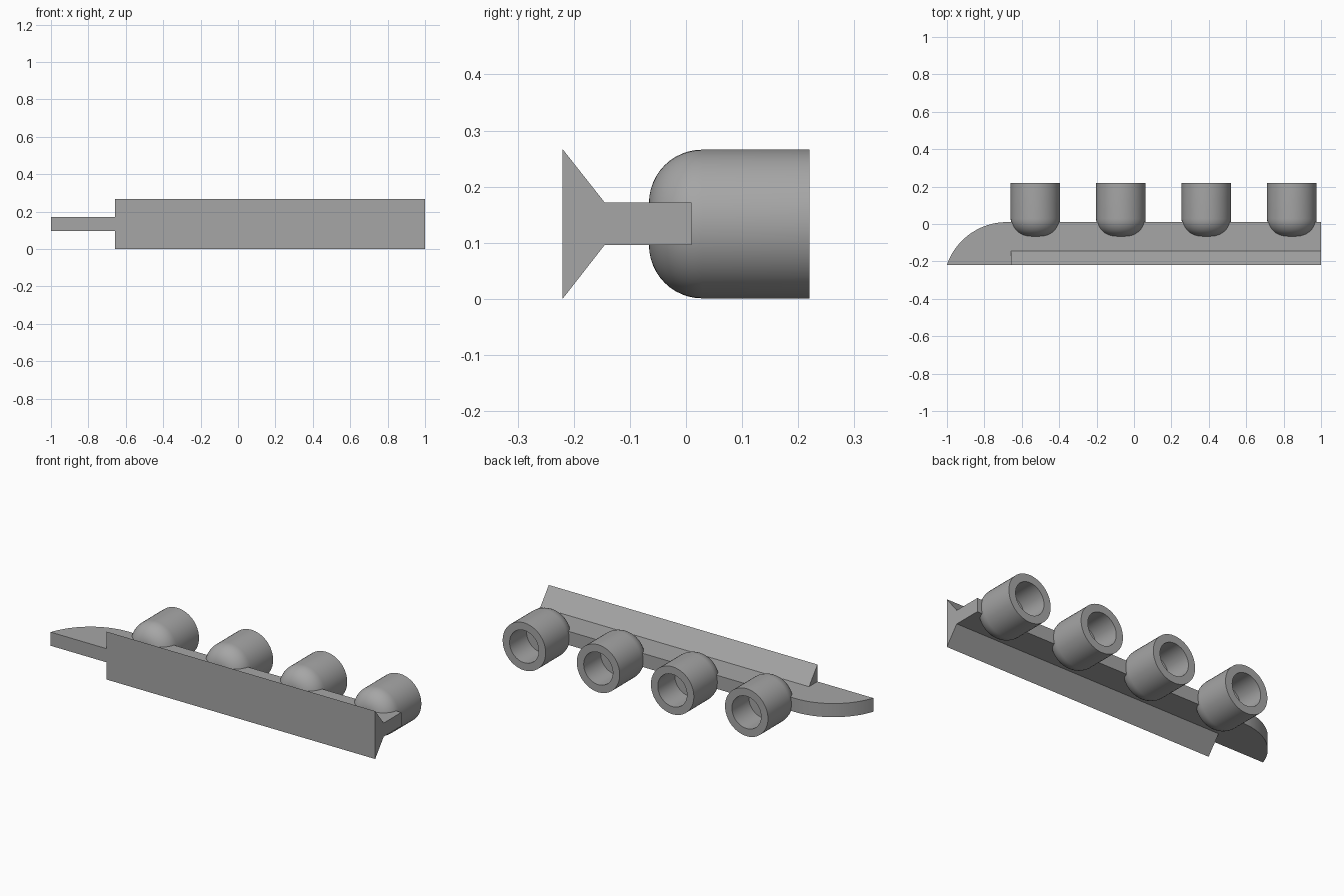
import bpy, bmesh, math
from mathutils import Vector

if "Cube" in bpy.data.objects:
    bpy.data.objects.remove(bpy.data.objects["Cube"], do_unlink=True)

# single plain grey material
COLOUR = (0.38, 0.38, 0.38, 1)
grey = bpy.data.materials.new("plain grey")
grey.use_nodes = True
grey.diffuse_color = COLOUR
grey.node_tree.nodes["Principled BSDF"].inputs["Base Color"].default_value = COLOUR

MID_Z = 0.1335
RADIUS = 0.1325


def finish(name, bm):
    bmesh.ops.recalc_face_normals(bm, faces=bm.faces)
    mesh = bpy.data.meshes.new(name)
    bm.to_mesh(mesh)
    bm.free()
    mesh.materials.append(grey)
    obj = bpy.data.objects.new(name, mesh)
    bpy.context.collection.objects.link(obj)
    bpy.ops.object.select_all(action="DESELECT")
    obj.select_set(True)
    bpy.context.view_layer.objects.active = obj
    bpy.ops.object.shade_smooth_by_angle(angle=math.radians(30))
    return obj


def prism(name, outline, direction):
    bm = bmesh.new()
    face = bm.faces.new([bm.verts.new(p) for p in outline])
    out = bmesh.ops.extrude_face_region(bm, geom=[face])["geom"]
    moved = [v for v in out if isinstance(v, bmesh.types.BMVert)]
    bmesh.ops.translate(bm, verts=moved, vec=Vector(direction))
    return finish(name, bm)


# shelf board with an arc-shaped end
low, thick, back, front = 0.096, 0.076, 0.01, -0.22
arc_r, arc_x = 0.339, -0.68
start = math.pi / 2
end = math.pi - math.asin((front - back + arc_r) / arc_r)
arc = [start + (end - start) * i / 24 for i in range(25)]
outline = [(1, front, low), (1, back, low)]
outline += [(arc_x + arc_r * math.cos(a), back - arc_r + arc_r * math.sin(a), low)
            for a in arc]
prism("shelf_board", outline, (0, 0, thick))

# tapered flange along the front
flange = [(-0.657, front, 0), (-0.657, front, 2 * MID_Z),
          (-0.657, -0.145, low + thick), (-0.657, -0.145, low)]
prism("front_flange", flange, (1.657, 0, 0))


# hollow round-bottomed cups, turned around the y axis
def cup(name, x, steps=48):
    fillet, base, rim, hole, floor = 0.095, -0.066, 0.22, 0.09, 0.07
    profile = [(0, base)]
    for i in range(13):
        a = math.pi / 2 * i / 12
        profile.append((RADIUS - fillet + fillet * math.sin(a),
                        base + fillet - fillet * math.cos(a)))
    profile += [(RADIUS, rim), (hole, rim), (hole, floor), (0, floor)]
    bm = bmesh.new()
    verts = [bm.verts.new((x + r, y, MID_Z)) for r, y in profile]
    edges = [bm.edges.new(pair) for pair in zip(verts, verts[1:])]
    bmesh.ops.spin(bm, geom=verts + edges, cent=(x, 0, MID_Z), axis=(0, 1, 0),
                   angle=2 * math.pi, steps=steps, use_duplicate=False)
    bmesh.ops.remove_doubles(bm, verts=bm.verts, dist=0.0001)
    finish(name, bm)


for i in range(4):
    cup(f"cup_{i + 1}", -0.527 + 0.457 * i)
